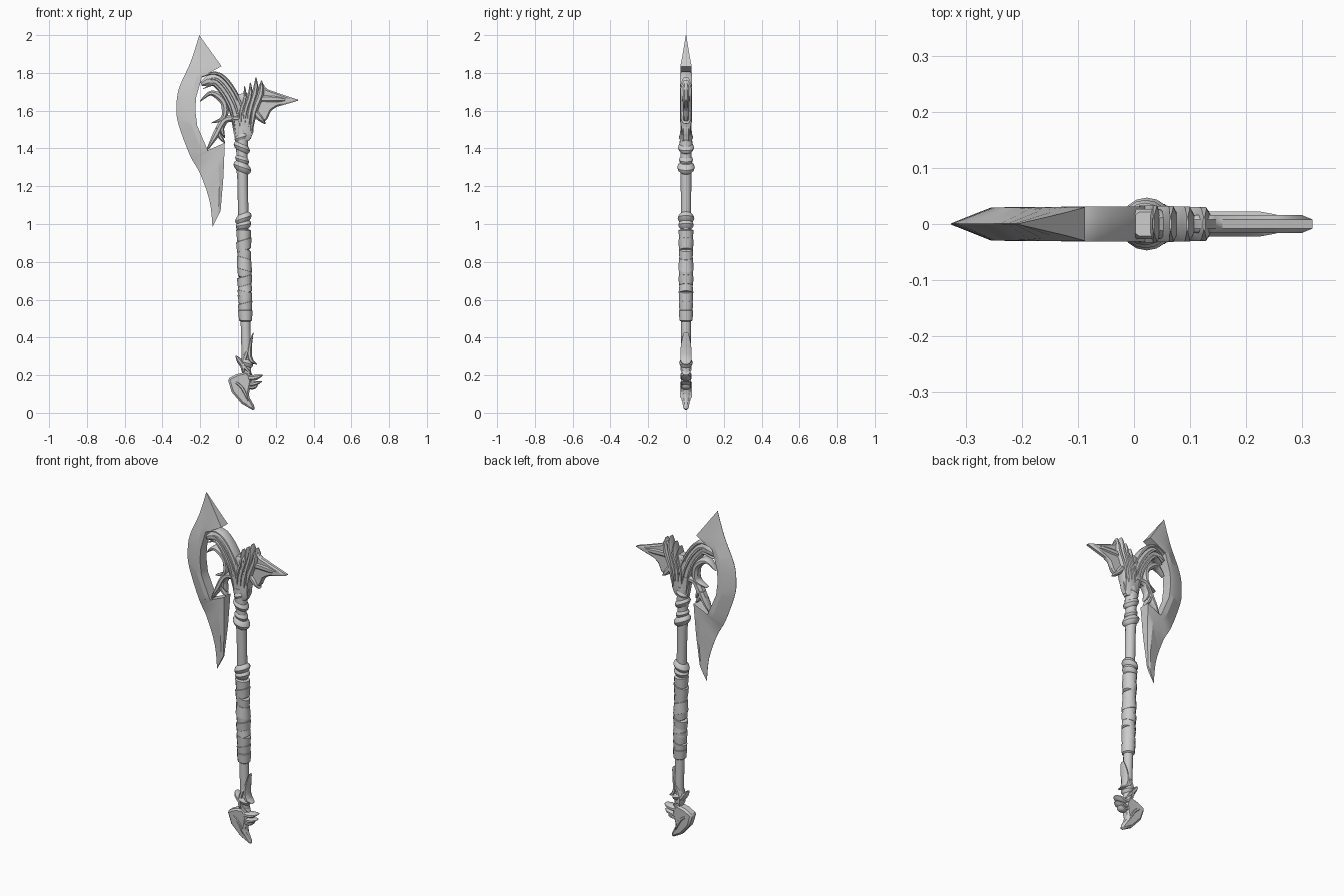
import bpy, bmesh, math, random
from mathutils import Vector

if "Cube" in bpy.data.objects:
    bpy.data.objects.remove(bpy.data.objects["Cube"])

random.seed(4)


def finish(name, verts, faces, angle=35):
    me = bpy.data.meshes.new(name)
    me.from_pydata(verts, [], faces)
    bm = bmesh.new()
    bm.from_mesh(me)
    bmesh.ops.remove_doubles(bm, verts=bm.verts, dist=1e-5)
    bmesh.ops.recalc_face_normals(bm, faces=bm.faces)
    bm.to_mesh(me)
    bm.free()
    ob = bpy.data.objects.new(name, me)
    bpy.context.collection.objects.link(ob)
    bpy.ops.object.select_all(action='DESELECT')
    ob.select_set(True)
    bpy.context.view_layer.objects.active = ob
    bpy.ops.object.shade_smooth_by_angle(angle=math.radians(angle))
    return ob


def spline(pts, n):
    """Catmull-Rom resampling of 2D points."""
    p = [Vector(q) for q in pts]
    out = []
    for i in range(len(p) - 1):
        a, b, c, d = p[max(i - 1, 0)], p[i], p[i + 1], p[min(i + 2, len(p) - 1)]
        for k in range(n):
            t = k / n
            out.append(.5 * (2 * b + (c - a) * t + (2 * a - 5 * b + 4 * c - d) * t * t
                             + (3 * b - a - 3 * c + d) * t ** 3))
    return out + [p[-1]]


def loft(name, rings, angle=35):
    m = len(rings[0])
    verts = [v for r in rings for v in r]
    faces = [(i * m + j, i * m + (j + 1) % m, (i + 1) * m + (j + 1) % m, (i + 1) * m + j)
             for i in range(len(rings) - 1) for j in range(m)]
    faces += [tuple(range(m)), tuple(range(len(verts) - m, len(verts)))]
    return finish(name, verts, faces, angle)


def strand(name, pts, width, depth=.028, start=.1, end=.1, shift=0):
    """Chamfered ribbon along an XZ curve; start and end set how blunt its ends are."""
    p = spline(pts, 6)
    last = len(p) - 1
    rings = []
    for i, q in enumerate(p):
        t = (p[min(i + 1, last)] - p[max(i - 1, 0)]).normalized()
        side = Vector((-t.y, t.x))
        u = i / last
        k = min(1, start + 2.5 * u, end + 2.5 * (1 - u))
        c = q + side * shift
        ring = []
        for sx, sy in ((1, 1), (-1, 1), (-1, -1), (1, -1)):
            wide = (c + side * sx * width * k, sy * depth * .5)
            flat = (c + side * sx * width * k * .4, sy * depth)
            for v, y in ((wide, flat) if sx * sy > 0 else (flat, wide)):
                ring.append((v.x, y * min(1, .3 + k), v.y))
        rings.append(ring)
    return loft(name, rings)


def plate(name, outline, half, bevel, thin=lambda z: 1):
    """Bevelled slab cut to an XZ outline."""
    n = len(outline)
    verts = [(x, s * half * thin(z), z) for s in (-1, 1) for x, z in outline]
    faces = [tuple(range(n)), tuple(range(n, 2 * n))]
    faces += [(i, (i + 1) % n, n + (i + 1) % n, n + i) for i in range(n)]
    ob = finish(name, verts, faces)
    m = ob.modifiers.new("edge", 'BEVEL')
    m.width, m.segments, m.limit_method = bevel, 1, 'ANGLE'
    return ob


def turned(name, profile, tilt=0, sides=16):
    """Lathe around the slightly leaning shaft axis, optionally slanted."""
    ring_angles = [math.tau * k / sides for k in range(sides)]
    return loft(name, [[(.05 - .021 * z + r * math.cos(a), r * math.sin(a), z + tilt * r * math.cos(a))
                        for a in ring_angles] for z, r in profile])


# Blade: a wedge between a smooth cutting edge and a straighter, thick back
outer = [(-.205, 2.0), (-.25, 1.86), (-.312, 1.72), (-.326, 1.62), (-.316, 1.53),
         (-.255, 1.365), (-.20, 1.265), (-.15, 1.12), (-.135, .983)]
inner = [(-.087, 1.835), (-.19, 1.78), (-.222, 1.67), (-.226, 1.6), (-.216, 1.52),
         (-.16, 1.39), (-.07, 1.43), (-.077, 1.25), (-.092, 1.07)]
N = 4
rings = []
for i, o in enumerate(spline(outer, N)):
    j, t = divmod(i, N)
    b = Vector(inner[j]).lerp(Vector(inner[min(j + 1, len(inner) - 1)]), t / N)
    m = b.lerp(o, .3)
    back = .03 * min(1, max(.15, (b.y - 1) / .42)) if i > 5 * N else .03
    mid = .029 * min(1, .7 + i / 12, .25 + (len(outer) * N - N - i) / 8)
    rings.append([(o.x, -.001, o.y), (m.x, -mid, m.y), (b.x, -back, b.y),
                  (b.x, back, b.y), (m.x, mid, m.y), (o.x, .001, o.y)])
loft("blade", rings, 20)

# Upper arm: one swept curve with parallel raised rims
arm = [(-.195, 1.74), (-.11, 1.76), (-.02, 1.63), (.02, 1.44)]
strand("upper_arm", arm, .036, .025, .3, .8)
for i, shift in enumerate((.034, .004, -.026)):
    strand(f"arm_rim_{i + 1}", arm, .011, .031, shift=shift)

# Ring curl, hook and barbs under the arm
strand("ring_curl", [(-.2, 1.65), (-.14, 1.693), (-.075, 1.645), (-.075, 1.565), (-.14, 1.535)], .019)
strand("lower_hook", [(.0, 1.56), (-.07, 1.55), (-.118, 1.47), (-.168, 1.385)], .019, .026, 1)
strand("hook_barb", [(-.11, 1.51), (-.095, 1.465), (-.07, 1.43)], .012, .022, 1)
strand("hook_thorn", [(-.055, 1.56), (-.085, 1.505), (-.07, 1.455)], .012, .022, 1)

# Head core and its row of flame-like crests
strand("head_core", [(.02, 1.69), (.03, 1.6), (.03, 1.44)], .052, .027, .5, .55)
for i, top in enumerate((1.73, 1.75, 1.775, 1.76)):
    strand(f"crest_{i + 1}", [(.035 + .03 * i, top), (.036 + .028 * i, top - .07),
                              (.015 + .023 * i, 1.59), (.012 + .018 * i, 1.45)],
           .013 + .002 * i, .033 - .001 * i)
strand("lower_back_hook", [(.06, 1.63), (.1, 1.58), (.145, 1.53)], .018, .026, 1)

# Back spike with a thin beak
plate("back_spike", [(.08, 1.69), (.125, 1.757), (.15, 1.715), (.25, 1.68), (.326, 1.655),
                     (.205, 1.62), (.175, 1.6), (.155, 1.555), (.13, 1.535), (.08, 1.59)], .016, .008)
strand("spike_ridge", [(.08, 1.662), (.16, 1.663), (.28, 1.656)], .022, .022, 1)

# Shaft and slanted collars (height, radius, slant)
turned("shaft", [(.16, .024), (.5, .026), (1.25, .028), (1.3, .033), (1.36, .028), (1.42, .034), (1.5, .03)])
for i, (z, r, tilt) in enumerate([(1.3, .047, -.35), (1.34, .037, -.3), (1.405, .043, -.4), (1.46, .038, .3),
                                  (1.03, .044, .35), (.995, .041, .2), (.265, .036, -.3)]):
    h = .45 * r
    turned(f"collar_{i + 1}", [(z + h * s, r * (1 - .22 * s * s)) for s in (-1.3, -.7, 0, .7, 1.3)], tilt)

# Overlapping leather wraps on the grip
z, i = .49, 0
while z < .95:
    h, r = random.uniform(.045, .075), random.uniform(.036, .04)
    flare = random.choice((-.002, .002))
    turned(f"grip_wrap_{i + 1}", [(z - .006, .026), (z, r - flare), (z + h, r + flare), (z + h + .006, .026)],
           random.uniform(-.45, .45), 12)
    z += h * .85
    i += 1

# Pommel crescent, thinning to its lower tip
plate("pommel", [(-.055, .18), (-.033, .11), (.02, .048), (.087, .01), (.09, .03),
                 (.056, .09), (.072, .17), (.05, .22), (-.01, .205)],
      .028, .01, lambda z: min(1, .38 + z * 5))
strand("pommel_ridge", [(-.035, .175), (.02, .135), (.06, .05)], .012, .031)

# Thorns and leaves around the pommel
for i, (x, z) in enumerate([(.132, .2), (.128, .168), (.105, .15)]):
    strand(f"pommel_thorn_{i + 1}", [(.04, z - .01), (.08, z - .014), (x, z)], .015 - .002 * i, .027 - .002 * i, 1)
strand("tall_leaf", [(.08, .425), (.06, .33), (.068, .28), (.1, .258)], .014)
strand("left_leaf", [(-.012, .305), (.02, .26), (.075, .2)], .015)
strand("cross_leaf", [(.06, .355), (.03, .27), (.03, .2)], .016, .03)
